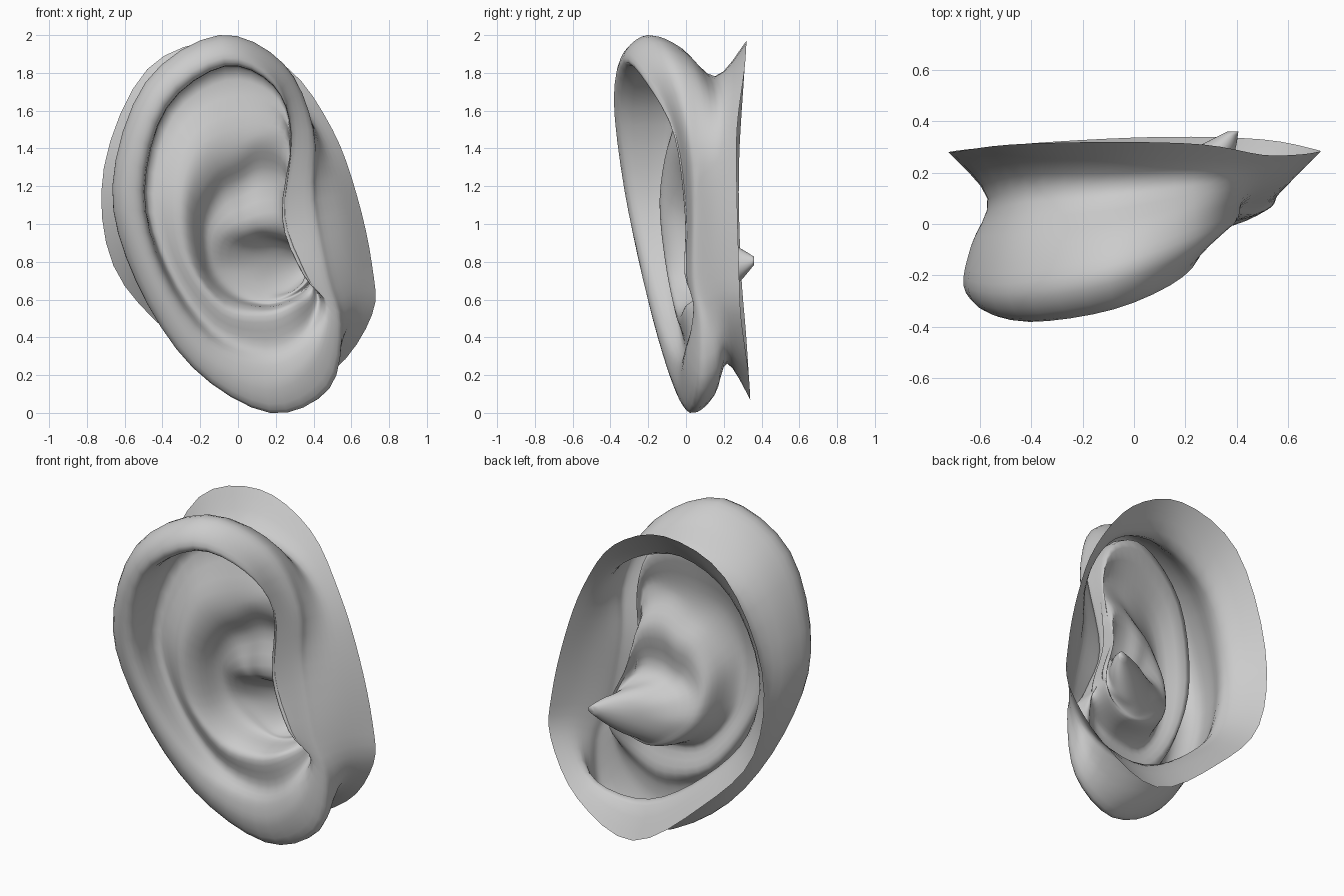
import bpy, bmesh, math
from mathutils import Vector

if "Cube" in bpy.data.objects:
    bpy.data.objects.remove(bpy.data.objects["Cube"])

# Cross-sections of the ear: 12 stations each, from the top, round by the left, (x, y, z)
flange = [(-.08, .32, 1.97), (-.48, .31, 1.82), (-.71, .28, 1.3), (-.66, .29, .78),
          (-.33, .32, .39), (.12, .34, .07), (.5, .33, .22), (.71, .29, .52),
          (.71, .28, .78), (.63, .27, 1.15), (.5, .27, 1.5), (.27, .31, 1.82)]
neck = [(-.1, .15, 1.78), (-.42, .14, 1.61), (-.57, .1, 1.2), (-.5, .12, .8),
        (-.25, .17, .5), (.1, .21, .28), (.45, .22, .3), (.62, .2, .52),
        (.6, .16, .78), (.53, .16, 1.15), (.43, .19, 1.48), (.23, .18, 1.7)]
rim = [(-.1, -.2, 2.0), (-.49, -.27, 1.75), (-.665, -.24, 1.2), (-.54, -.17, .7),
       (-.24, -.07, .24), (.17, .02, .0), (.48, .07, .13), (.54, .07, .47),
       (.46, .03, .72), (.38, .03, 1.12), (.39, .0, 1.5), (.24, -.08, 1.85)]
crest = [(-.08, -.31, 1.93), (-.44, -.37, 1.7), (-.6, -.32, 1.2), (-.47, -.23, .72),
         (-.2, -.12, .3), (.15, -.04, .12), (.4, .0, .25), (.48, .04, .55),
         (.35, .0, .73), (.24, .0, 1.04), (.29, -.05, 1.48), (.2, -.18, 1.79)]
antihelix = [(-.04, -.04, 1.5), (-.22, -.1, 1.4), (-.31, -.14, 1.12), (-.27, -.11, .8),
             (-.08, -.06, .55), (.14, -.03, .51), (.29, .0, .56), (.39, .1, .63),
             (.37, .09, .77), (.27, .06, 1.06), (.27, .03, 1.44), (.14, .0, 1.53)]
concha = [(-.01, -.02, 1.35), (-.14, -.06, 1.27), (-.235, -.08, 1.05), (-.2, -.05, .76),
          (-.06, .0, .6), (.13, .03, .555), (.27, .05, .585), (.37, .13, .66),
          (.37, .14, .78), (.28, .09, 1.03), (.25, .05, 1.34), (.12, .0, 1.42)]
bowl = [(.06, .06, .98), (.0, .06, .96), (-.08, .09, .9), (-.08, .14, .78),
        (.02, .17, .67), (.13, .17, .6), (.25, .17, .62), (.36, .18, .69),
        (.38, .18, .78), (.31, .15, .95), (.24, .07, 1.01), (.14, .05, 1.0)]
# How strongly the edge rolls over, and how full the back is, at each station
roll = [1, 1, .8, .3, .1, 0, 0, 0, .5, .3, .6, 1]
face_side = [1, 1, 1, 1, 1, 1, 1, .3, 0, 0, .4, 1]
lip = [.22, .28, .34, .33, .33, .33, .33, .33, .33, .33, .33, .22]


def blend(a, b, t, dy=0):
    return [Vector(p).lerp(Vector(q), t) + Vector((0, dy, 0)) for p, q in zip(a, b)]


def circle(x, y, z, r):
    return [Vector((x - r * math.sin(i * math.tau / 12), y,
                    z + r * math.cos(i * math.tau / 12))) for i in range(12)]


def spline(pts, n, closed):
    """Catmull-Rom interpolation with n steps per span."""
    pts = [Vector(p) for p in pts]
    m = len(pts)
    get = (lambda i: pts[i % m]) if closed else (lambda i: pts[max(0, min(m - 1, i))])
    out = []
    for i in range(m if closed else m - 1):
        a, b, c, d = get(i - 1), get(i), get(i + 1), get(i + 2)
        for k in range(n):
            t = k / n
            out.append(.5 * (2 * b + (c - a) * t + (2 * a - 5 * b + 4 * c - d) * t * t
                             + (3 * b - a - 3 * c + d) * t ** 3))
    return out if closed else out + [pts[-1]]


# Derived sections: back of the rim, rolled inner edge and the groove behind it
back = [p + Vector((0, .05 * f, 0)) for p, f in zip(blend(neck, rim, .7), face_side)]
inner, groove = [], []
for c, a, w, e in zip(crest, antihelix, roll, lip):
    c, a = Vector(c), Vector(a)
    inner.append(c.lerp(a, e) - Vector((0, .05 * w, 0)))
    g = c.lerp(a, (e + .03) * w + .6 * (1 - w))
    g.y = a.y + .03 + .02 * w
    groove.append(g)
# Upper bowl and ear canal
upper_bowl = blend(concha, bowl, .4, .06)
sections = [flange, neck, back, rim, crest, inner, groove, antihelix, concha, upper_bowl,
            bowl, circle(.23, .22, .77, .135), circle(.31, .29, .785, .085),
            circle(.385, .36, .805, .022)]

# Loft the sections into one skin
rings = [spline(s, 4, True) for s in sections]
columns = [spline(c, 4, False) for c in zip(*rings)]
bm = bmesh.new()
grid = [[bm.verts.new(p) for p in col] for col in columns]
n = len(grid)
for i in range(n):
    a, b = grid[i], grid[(i + 1) % n]
    for j in range(len(a) - 1):
        bm.faces.new((a[j], a[j + 1], b[j + 1], b[j]))
bm.faces.new([col[-1] for col in grid])
bmesh.ops.recalc_face_normals(bm, faces=bm.faces)

# Make the front of the skin face outward
lowest = min(bm.faces, key=lambda f: f.calc_center_median().y)
if lowest.normal.y > 0:
    bmesh.ops.reverse_faces(bm, faces=bm.faces)
mesh = bpy.data.meshes.new("ear")
bm.to_mesh(mesh)
bm.free()
ear = bpy.data.objects.new("ear", mesh)
bpy.context.collection.objects.link(ear)
for p in mesh.polygons:
    p.use_smooth = True

# Rest it on the ground
low = min(v.co.z for v in mesh.vertices)
for v in mesh.vertices:
    v.co.z -= low
